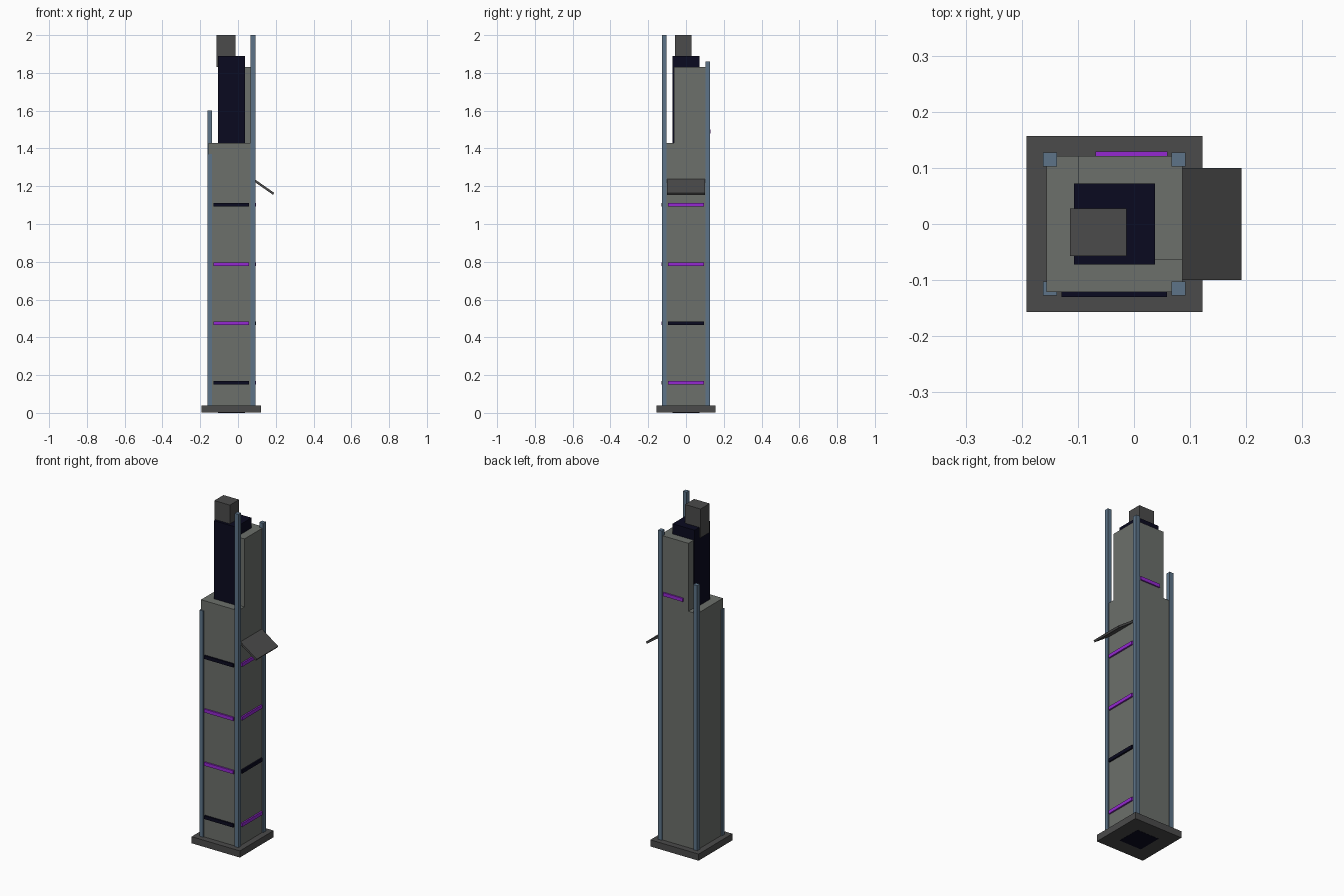
import bpy
import math

if "Cube" in bpy.data.objects:
    bpy.data.objects.remove(bpy.data.objects["Cube"])


def material(name, rgb):
    m = bpy.data.materials.new(name)
    m.diffuse_color = (*rgb, 1)
    m.use_nodes = True
    m.node_tree.nodes["Principled BSDF"].inputs["Base Color"].default_value = m.diffuse_color
    return m


CONCRETE = material("concrete grey", (0.15, 0.16, 0.147))
DARK = material("dark grey", (0.07, 0.07, 0.07))
NAVY = material("near black navy", (0.003, 0.003, 0.014))
STEEL = material("steel blue", (0.11, 0.175, 0.25))
PURPLE = material("glowing purple", (0.30, 0.022, 0.64))


def box(name, x, y, z, mat, bevel=0):
    """Box from (min, max) ranges on each axis."""
    bpy.ops.mesh.primitive_cube_add(
        size=1, location=[(a + b) / 2 for a, b in (x, y, z)])
    ob = bpy.context.object
    ob.name = name
    ob.scale = [b - a for a, b in (x, y, z)]
    bpy.ops.object.transform_apply(location=False, rotation=False, scale=True)
    ob.data.materials.append(mat)
    return ob


CX = -0.035   # tower axis
H = 0.121     # tower half width

# Plinth, lower tower, broken upper tower and the exposed core
box("base_plinth", (CX - 0.157, CX + 0.157), (-0.157, 0.157), (0.001, 0.04), DARK)
box("tower_body", (CX - H, CX + H), (-H, H), (0.03, 1.43), CONCRETE)
box("upper_tower", (-0.1, CX + H), (-0.063, H), (1.42, 1.83), CONCRETE)
box("core", (CX - 0.072, CX + 0.072), (-0.072, 0.072), (0, 1.89), NAVY)
box("roof_block", (-0.114, -0.013), (-0.057, 0.028), (1.83, 2.0), DARK)

# Corner posts of uneven height
for sx, sy, top in ((1, -1, 2.0), (1, 1, 1.86), (-1, 1, 1.6), (-1, -1, 1.37)):
    px, py, r = CX + sx * 0.1145, sy * 0.115, 0.0125
    box("corner_post", (px - r, px + r), (py - r, py + r), (0.01, top), STEEL)

# Light strips on the front and right sides, some unlit
for i, z in enumerate((0.16, 0.474, 0.787, 1.102)):
    zr = (z - 0.01, z + 0.01)
    box("front_strip", (CX - 0.094, CX + 0.094), (-0.13, -0.118), zr,
        (NAVY, PURPLE, PURPLE, NAVY)[i])
    box("right_strip", (CX + 0.118, CX + 0.13), (-0.094, 0.094), zr,
        (PURPLE, NAVY, PURPLE, PURPLE)[i])
box("back_strip", (-0.069, 0.06), (0.118, 0.129), (1.48, 1.5), PURPLE)

# Bent panel hanging off the right side
panel = box("hanging_panel", (0.0703, 0.2003), (-0.1, 0.1), (1.191, 1.203), DARK)
panel.rotation_euler.y = math.radians(35)
